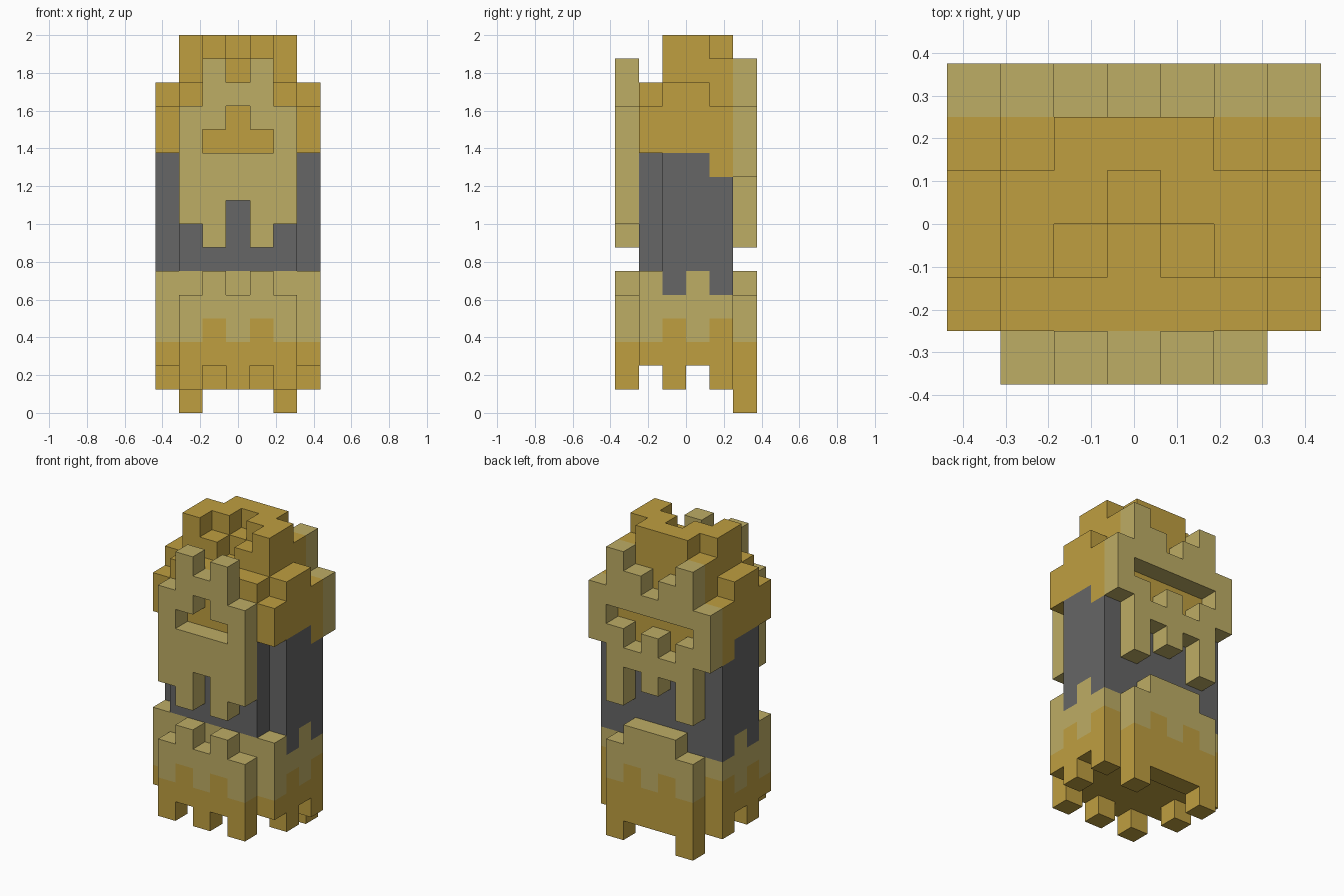
import bpy
import bmesh
from mathutils import Vector

cube = bpy.data.objects.get("Cube")
if cube:
    bpy.data.objects.remove(cube, do_unlink=True)

U = 0.125                      # edge length of one block
NX, NY = 7, 6                  # blocks across and deep


def material(name, rgb):
    """Flat material from display colour values."""
    lin = [((c / 255 + 0.055) / 1.055) ** 2.4 for c in rgb]
    m = bpy.data.materials.new(name)
    m.use_nodes = True
    m.diffuse_color = (*lin, 1)
    bsdf = m.node_tree.nodes["Principled BSDF"]
    bsdf.inputs["Base Color"].default_value = (*lin, 1)
    bsdf.inputs["Roughness"].default_value = 0.9
    return m


GOLD, TAN, GREY = 0, 1, 2
MATS = [material("gold", (191, 159, 64)),
        material("pale_tan", (190, 173, 101)),
        material("dark_grey", (102, 102, 102))]

parts = {}                     # part name -> {block: colour}
filled = {}                    # every occupied block


def block(part, i, j, k, colour):
    parts.setdefault(part, {})[(i, j, k)] = colour
    filled[(i, j, k)] = True


def columns(part, j, start, bottoms, tops, colour, holes=()):
    """Row of block columns at depth j, each with its own bottom and top."""
    for n, (lo, hi) in enumerate(zip(bottoms, tops)):
        for k in range(lo, hi):
            if (start + n, k) not in holes:
                block(part, start + n, j, k, colour(start + n, j, k))


def plain_tan(i, j, k):
    return TAN


def skirt_panel(i, j, k):
    """Gold hem with raised bumps under a pale band."""
    return GOLD if k < 3 or (k == 3 and i in (2, 4)) else TAN


def core_colour(i, j, k):
    """Skirt hem, skirt band, grey torso, golden head."""
    if k < 3 or (k == 3 and j in (2, 4)):
        return GOLD
    if k < (5 if j in (2, 4) else 6):
        return TAN
    return GREY if k < (10 if j == 4 else 11) else GOLD


# Core: stepped crown heights for each depth row
crown = {1: (13, 14, 14, 14, 14, 14, 13),
         2: (14, 16, 15, 14, 15, 16, 14),
         3: (14, 16, 16, 15, 16, 16, 14),
         4: (13, 15, 16, 16, 16, 15, 13)}
for j, tops in crown.items():
    for i, top in enumerate(tops):
        side = i in (0, NX - 1)
        for k in range(1 if side and j in (2, 4) else 2, top):
            if side and j == 1 and 6 <= k < 11:
                continue       # notched front corners of the torso
            part = "skirt" if k < 6 else "torso" if k < 11 else "head"
            block(part, i, j, k, core_colour(i, j, k))

# Front face panel with stepped opening, and front skirt panel
columns("front_face_panel", 0, 1, (8, 7, 9, 7, 8), (13, 15, 14, 15, 13),
        plain_tan, {(2, 11), (3, 11), (4, 11), (3, 12)})
columns("front_skirt_panel", 0, 1, (1, 2, 1, 2, 1), (5, 6, 5, 6, 5),
        skirt_panel)

# Back face panel with toothed slot, and back skirt panel with two legs
columns("back_face_panel", 5, 0, (10, 7, 9, 8, 9, 7, 10),
        (13, 15, 14, 13, 14, 15, 13), plain_tan,
        {(i, 11) for i in range(1, 6)} | {(2, 10), (4, 10)})
columns("back_skirt_panel", 5, 1, (0, 1, 1, 1, 0), (5, 6, 6, 6, 5),
        skirt_panel)


def build(name, blocks):
    """Mesh of the exposed block faces of one part."""
    bm = bmesh.new()
    for (i, j, k), colour in blocks.items():
        centre = Vector((i + 0.5 - NX / 2, j + 0.5 - NY / 2, k + 0.5)) * U
        for axis in range(3):
            for sign in (-1, 1):
                step = [0, 0, 0]
                step[axis] = sign
                if (i + step[0], j + step[1], k + step[2]) in filled:
                    continue
                n = Vector(step)
                a = Vector([float(c == (axis + 1) % 3) for c in range(3)])
                b = n.cross(a)
                face = bm.faces.new([
                    bm.verts.new(centre + (n + a * p + b * q) * U / 2)
                    for p, q in ((-1, -1), (1, -1), (1, 1), (-1, 1))])
                face.material_index = colour
    bmesh.ops.remove_doubles(bm, verts=bm.verts[:], dist=0.0005)
    mesh = bpy.data.meshes.new(name)
    for m in MATS:
        mesh.materials.append(m)
    bm.to_mesh(mesh)
    bm.free()
    bpy.context.collection.objects.link(bpy.data.objects.new(name, mesh))


for name, blocks in parts.items():
    build(name, blocks)
